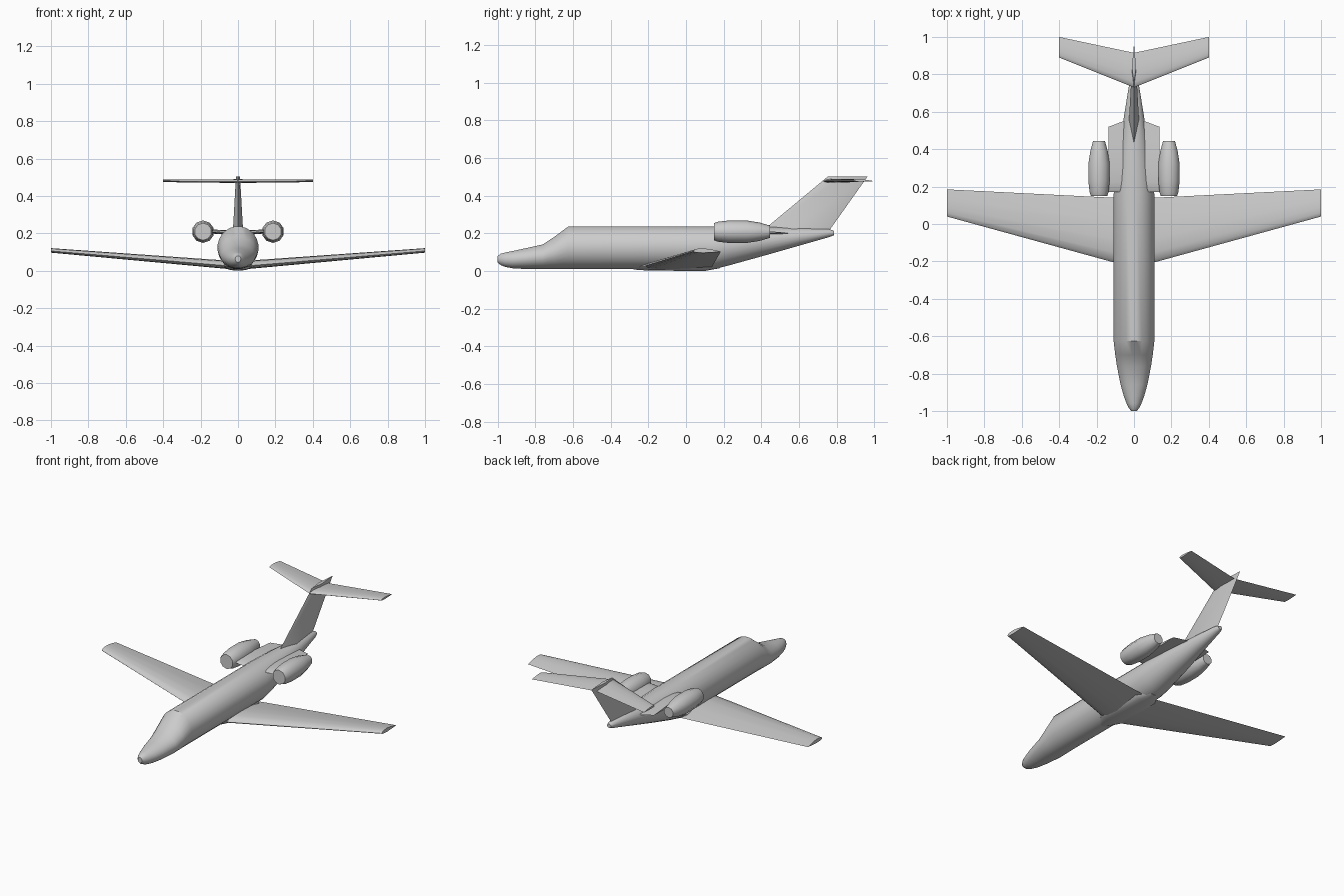
import bpy, bmesh, math

if "Cube" in bpy.data.objects:
    bpy.data.objects.remove(bpy.data.objects["Cube"])


def loft(name, rings, mirror=False, angle=35):
    """Skin a list of equal-length closed rings and cap both ends."""
    bm = bmesh.new()
    loops = [[bm.verts.new(p) for p in ring] for ring in rings]
    n = len(loops[0])
    for a, b in zip(loops, loops[1:]):
        for i in range(n):
            j = (i + 1) % n
            bm.faces.new((a[i], a[j], b[j], b[i]))
    bm.faces.new(loops[0])
    bm.faces.new(loops[-1])
    bmesh.ops.recalc_face_normals(bm, faces=bm.faces)
    mesh = bpy.data.meshes.new(name)
    bm.to_mesh(mesh)
    bm.free()
    ob = bpy.data.objects.new(name, mesh)
    bpy.context.collection.objects.link(ob)
    if mirror:
        ob.modifiers.new("mirror", 'MIRROR')
    bpy.ops.object.select_all(action='DESELECT')
    ob.select_set(True)
    bpy.context.view_layer.objects.active = ob
    bpy.ops.object.shade_smooth_by_angle(angle=math.radians(angle))
    return ob


def ellipse(x, y, half_w, bottom, top, sides):
    """Ring in the xz plane."""
    c, h = (bottom + top) / 2, (top - bottom) / 2
    ts = [2 * math.pi * (i + 0.5) / sides for i in range(sides)]
    return [(x + half_w * math.cos(t), y, c + h * math.sin(t)) for t in ts]


# Airfoil: chord fraction, height as fraction of thickness
FOIL = [(0, 0), (0.04, 0.3), (0.15, 0.53), (0.35, 0.62), (0.65, 0.4), (1, -0.1),
        (0.65, -0.3), (0.35, -0.38), (0.12, -0.32), (0.03, -0.18)]


def foil(x, front, back, z, thick):
    return [(x, front + c * (back - front), z + t * thick) for c, t in FOIL]


# Fuselage: y, half width, bottom, top
STATIONS = [(-1.0, 0.015, 0.045, 0.08), (-0.985, 0.027, 0.032, 0.092),
            (-0.96, 0.04, 0.022, 0.099), (-0.92, 0.055, 0.014, 0.107),
            (-0.86, 0.072, 0.011, 0.12), (-0.76, 0.092, 0.01, 0.142),
            (-0.70, 0.101, 0.01, 0.182), (-0.625, 0.11, 0.01, 0.238),
            (0.15, 0.11, 0.01, 0.238), (0.22, 0.106, 0.027, 0.238),
            (0.40, 0.083, 0.077, 0.236), (0.60, 0.05, 0.134, 0.23),
            (0.76, 0.024, 0.18, 0.223), (0.785, 0.014, 0.19, 0.214)]
loft("fuselage", [ellipse(0, y, w, b, t, 24) for y, w, b, t in STATIONS])

# Main wing, tip to tip with a kink at the centre
tip = (0.04, 0.185, 0.106, 0.024)
loft("wing", [foil(-1, *tip), foil(0, -0.235, 0.135, 0.022, 0.046),
              foil(1, *tip)])

# Belly fairing under the wing root
loft("belly_fairing", [ellipse(0, y, w, b, t, 16) for y, w, b, t in
                       [(-0.28, 0.03, 0.008, 0.04), (-0.2, 0.08, 0.002, 0.06),
                        (0.1, 0.08, 0.0, 0.06), (0.18, 0.03, 0.015, 0.05)]])

# Engine nacelles
NACELLE = [(0.15, 0.046), (0.17, 0.053), (0.23, 0.06), (0.32, 0.06),
           (0.39, 0.049), (0.445, 0.033)]
loft("engine", [ellipse(0.187, y, r, 0.209 - r, 0.209 + r, 10)
                for y, r in NACELLE], mirror=True, angle=40)

# Engine pylons
loft("engine_pylon", [foil(0.03, 0.17, 0.56, 0.2, 0.024),
                      foil(0.135, 0.17, 0.52, 0.207, 0.022)], mirror=True)


# Swept fin with a diamond section
def fin_ring(front, back, z, half):
    mid = front + 0.4 * (back - front)
    return [(0, front, z), (half, mid, z), (0, back, z), (-half, mid, z)]


loft("tail_fin", [fin_ring(0.39, 0.75, 0.2, 0.028),
                  fin_ring(0.754, 0.965, 0.503, 0.011)])

# Tailplane on top of the fin
tip = (0.89, 1.0, 0.479, 0.013)
loft("tailplane", [foil(-0.4, *tip), foil(0, 0.73, 0.915, 0.477, 0.02),
                   foil(0.4, *tip)])
